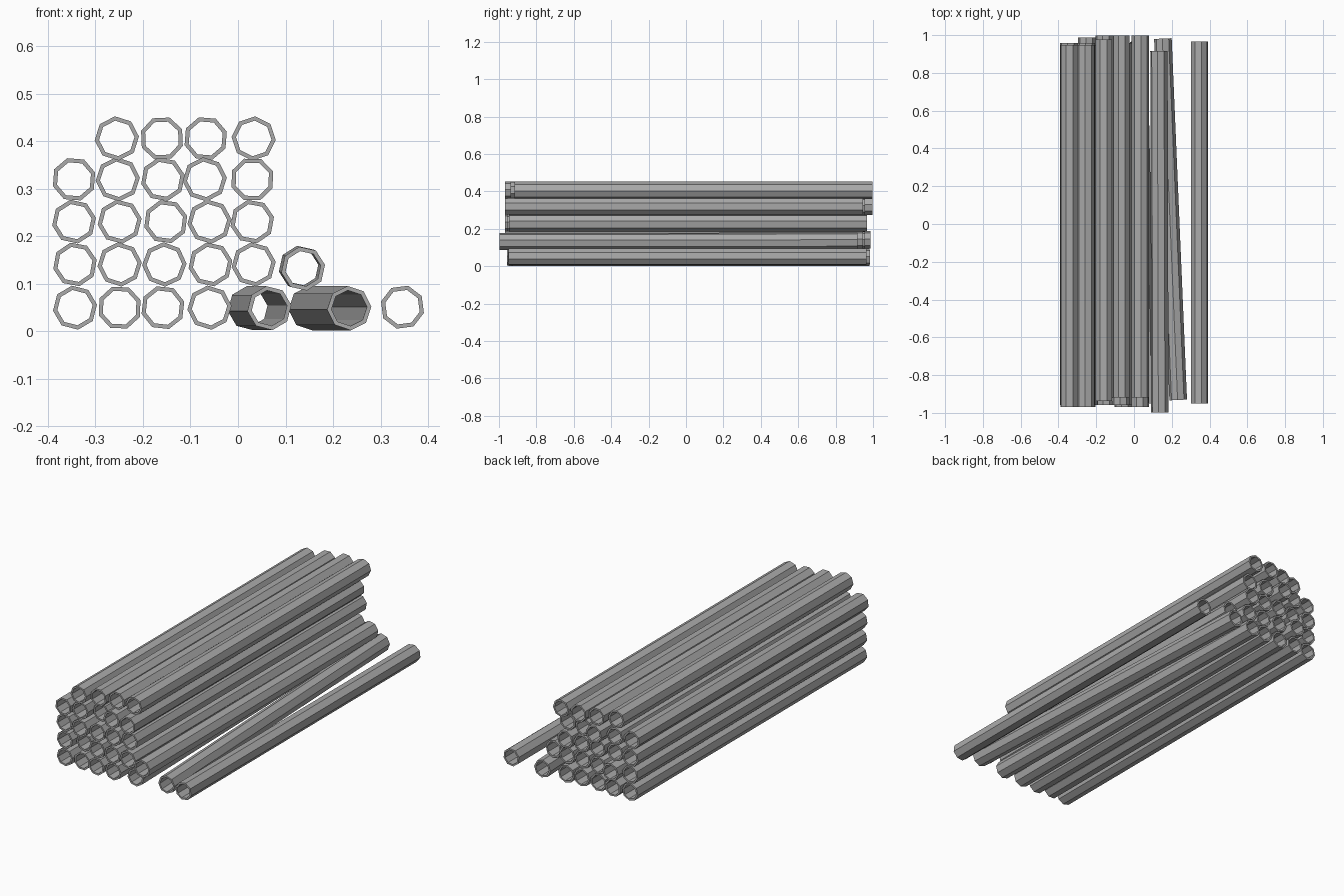
import bpy
import bmesh
from math import cos, sin, radians, tau
from mathutils import Vector

cube = bpy.data.objects.get("Cube")
if cube:
    bpy.data.objects.remove(cube, do_unlink=True)

SIDES = 8
OUTER, INNER = 0.0467, 0.0375
LENGTH = 1.915

steel = bpy.data.materials.new("grey_steel")
steel.use_nodes = True
grey = (0.4, 0.4, 0.4, 1)
steel.diffuse_color = grey
steel.node_tree.nodes["Principled BSDF"].inputs["Base Color"].default_value = grey


def ring(bm, radius, y, roll):
    """One octagonal loop of vertices across the pipe axis."""
    angles = [roll + tau * i / SIDES for i in range(SIDES)]
    return [bm.verts.new((radius * cos(a), y, radius * sin(a))) for a in angles]


def bridge(bm, first, second):
    """Join two loops with a band of quads."""
    for i in range(SIDES):
        j = (i + 1) % SIDES
        bm.faces.new((first[i], first[j], second[j], second[i]))


def pipe(name, front, back, roll):
    """Hollow pipe centred between two axis points."""
    front, back = Vector(front), Vector(back)
    bm = bmesh.new()
    half, roll = LENGTH / 2, radians(roll)
    loops = [ring(bm, r, y, roll) for r, y in
             ((OUTER, -half), (OUTER, half), (INNER, half), (INNER, -half))]
    for k, loop in enumerate(loops):
        bridge(bm, loop, loops[(k + 1) % len(loops)])
    bmesh.ops.recalc_face_normals(bm, faces=bm.faces)
    mesh = bpy.data.meshes.new(name)
    bm.to_mesh(mesh)
    bm.free()
    mesh.materials.append(steel)
    obj = bpy.data.objects.new(name, mesh)
    obj.location = (front + back) / 2
    axis = (back - front).normalized()
    obj.rotation_euler = Vector((0, 1, 0)).rotation_difference(axis).to_euler()
    bpy.context.collection.objects.link(obj)


# Stacked pipes: column positions, then per row the height, the first column
# and for each pipe (sideways nudge in mm, slide in cm, roll in degrees)
columns = (-0.344, -0.25, -0.156, -0.061, 0.032)
rows = (
    (0.050, 0, ((1, 0, 8), (1, 1, 20), (-2, 0, 16), (1, 0, 5))),
    (0.141, 0, ((1, 0, 12), (1, 3, 5), (1, 0, 2), (3, -1, 10), (1, -1, 7))),
    (0.231, 0, ((-1, 0, 10), (1, -1, 8), (4, 0, 15), (1, 0, 6), (-2, 1, 12))),
    (0.320, 0, ((-1, -1, 18), (-3, 0, 4), (-2, 4, 12), (-9, 0, 5), (-2, -1, 22))),
    (0.406, 1, ((-5, -1, 5), (-4, 2, 25), (-7, 4, 18), (1, 4, -4))),
)
for level, (z, start, pipes) in enumerate(rows):
    for i, (nudge, slide, roll) in enumerate(pipes):
        x = columns[start + i] + nudge / 1000
        y = slide / 100
        pipe(f"stacked_pipe_row{level}_{i}",
             (x, y - 1, z), (x, y + 1, z), roll)

# Loose pipes beside the stack, some lying askew
pipe("slipped_pipe", (0.066, -0.95, 0.049), (0.025, 0.965, 0.049), 8)
pipe("askew_pipe", (0.234, -0.93, 0.049), (0.153, 0.98, 0.049), 4)
pipe("resting_pipe", (0.137, -0.998, 0.132), (0.132, 0.917, 0.134), 10)
pipe("stray_pipe", (0.346, -0.95, 0.051), (0.346, 0.965, 0.051), 30)
